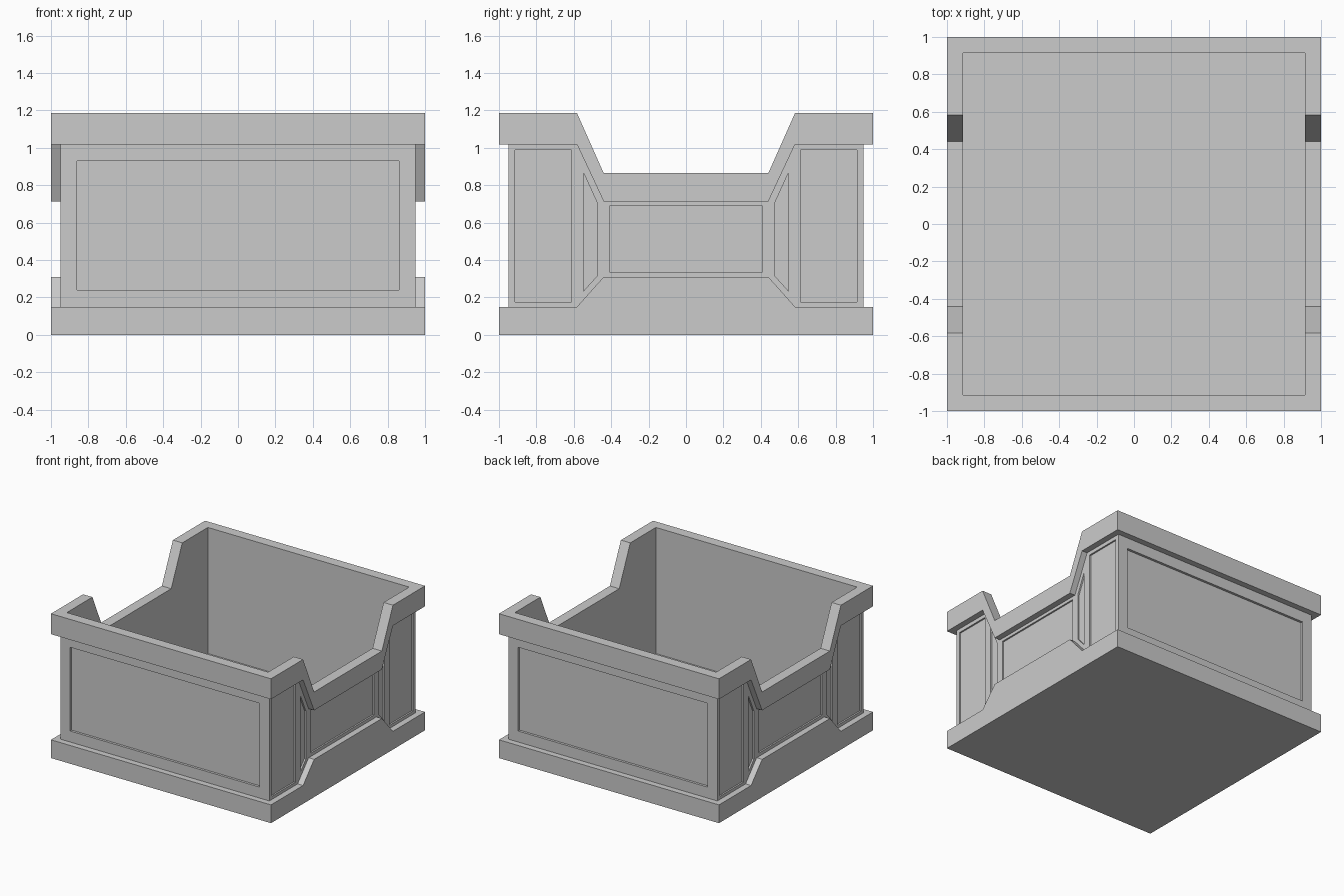
import bpy, bmesh

if "Cube" in bpy.data.objects:
    bpy.data.objects.remove(bpy.data.objects["Cube"])

WALL, INNER, FLOOR = 0.95, 0.915, 0.15
END_DEPTH, SIDE_DEPTH = 0.02, 0.013


def prism(name, pts, axis, lo, hi):
    """Extrude a 2D profile along axis: 'x' takes (y, z) points, 'y' takes (x, z)."""
    bm = bmesh.new()
    place = (lambda p, d: (d, p[0], p[1])) if axis == 'x' else (lambda p, d: (p[0], d, p[1]))
    face = bm.faces.new([bm.verts.new(place(p, lo)) for p in pts])
    ext = bmesh.ops.extrude_face_region(bm, geom=[face])
    verts = [g for g in ext['geom'] if isinstance(g, bmesh.types.BMVert)]
    bmesh.ops.translate(bm, verts=verts, vec=(hi - lo, 0, 0) if axis == 'x' else (0, hi - lo, 0))
    bmesh.ops.recalc_face_normals(bm, faces=bm.faces)
    mesh = bpy.data.meshes.new(name)
    bm.to_mesh(mesh)
    bm.free()
    ob = bpy.data.objects.new(name, mesh)
    bpy.context.collection.objects.link(ob)
    return ob


def rect(a0, a1, z0, z1):
    return [(a0, z0), (a1, z0), (a1, z1), (a0, z1)]


def stepped(z_end, z_mid, half=1.0):
    """Symmetric line along y that changes height between the ends and the middle."""
    right = [(0.44, z_mid), (0.583, z_end), (half, z_end)]
    return [(-y, z) for y, z in reversed(right)] + right


def combine(target, other, operation):
    mod = target.modifiers.new(operation.title(), 'BOOLEAN')
    mod.operation, mod.solver, mod.object = operation, 'EXACT', other
    bpy.context.view_layer.objects.active = target
    bpy.ops.object.modifier_apply(modifier=mod.name)
    bpy.data.objects.remove(other, do_unlink=True)


# Raised plinth, wall block and dipped rim, merged into one solid
body = prism("open_crate", [(-1, 0)] + stepped(0.15, 0.31) + [(1, 0)], 'x', -1, 1)
walls = prism("walls", stepped(1.1, 0.79, WALL) + [(WALL, 0.07), (-WALL, 0.07)], 'x', -WALL, WALL)
rim = prism("rim", stepped(1.186, 0.864) + stepped(1.018, 0.713)[::-1], 'x', -1, 1)
combine(body, walls, 'UNION')
combine(body, rim, 'UNION')

# Hollow interior
combine(body, prism("cavity", rect(-INNER, INNER, FLOOR, 1.5), 'x', -INNER, INNER), 'DIFFERENCE')

# Recessed panels on front and back, then on both sides
end_panel = rect(-0.862, 0.862, 0.24, 0.928)
corner = rect(0.612, 0.915, 0.175, 0.987)
sliver = [(0.475, 0.315), (0.547, 0.235), (0.547, 0.864), (0.475, 0.706)]
side_panels = [rect(-0.41, 0.41, 0.337, 0.688)]
for shape in (corner, sliver):
    side_panels += [shape, [(-y, z) for y, z in shape]]

for s in (-1, 1):
    lo, hi = sorted((s * (WALL - END_DEPTH), s * 0.97))
    combine(body, prism("end_panel", end_panel, 'y', lo, hi), 'DIFFERENCE')
    lo, hi = sorted((s * (WALL - SIDE_DEPTH), s * 0.97))
    for shape in side_panels:
        combine(body, prism("side_panel", shape, 'x', lo, hi), 'DIFFERENCE')
